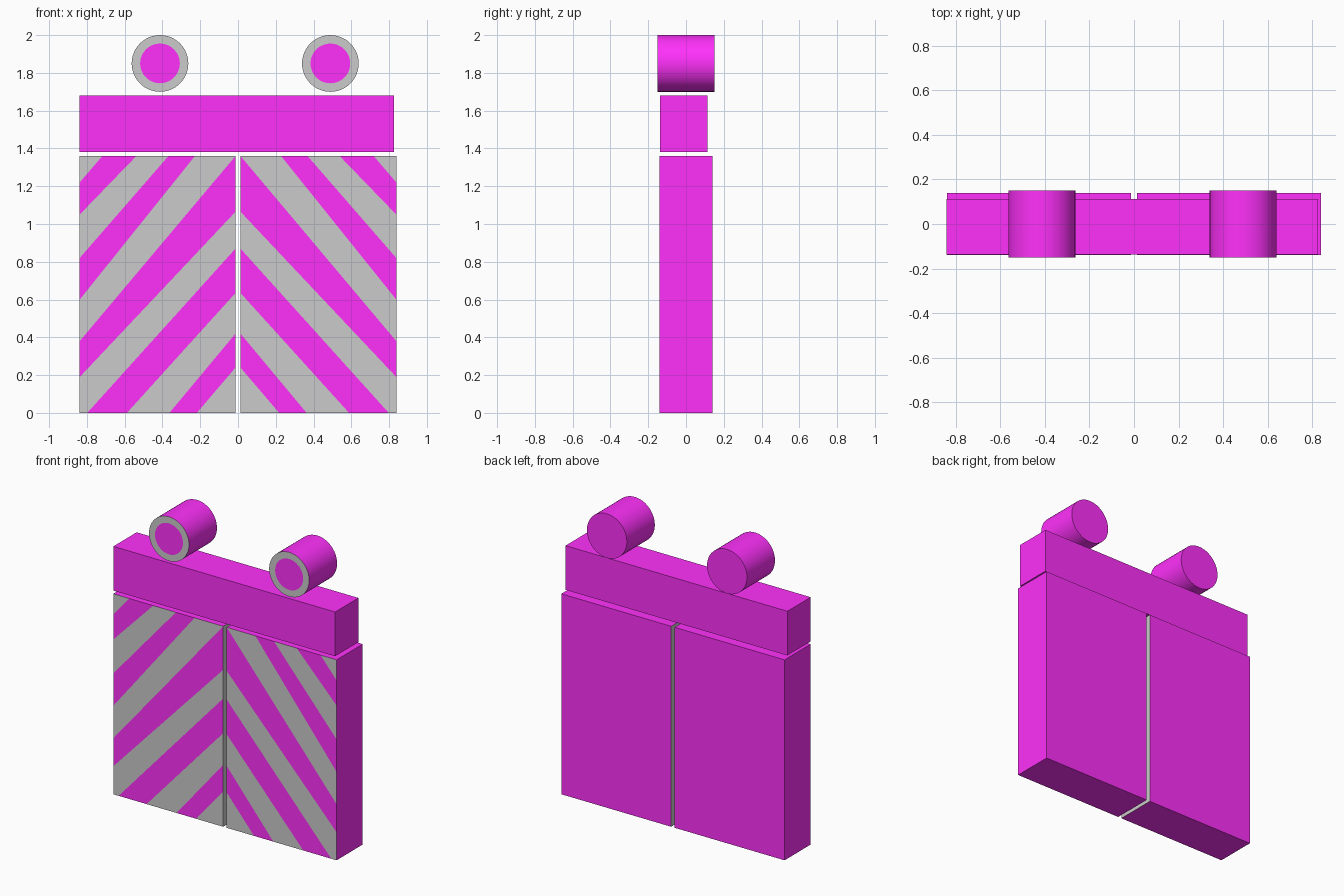
import bpy, bmesh, math
from mathutils import Vector, Matrix

if "Cube" in bpy.data.objects:
    bpy.data.objects.remove(bpy.data.objects["Cube"])


def make_material(name, color):
    mat = bpy.data.materials.new(name)
    mat.diffuse_color = color
    mat.use_nodes = True
    mat.node_tree.nodes["Principled BSDF"].inputs["Base Color"].default_value = mat.diffuse_color
    return mat


MATERIALS = [make_material("magenta", (1.0, 0.03, 0.96, 1)),
             make_material("grey", (0.8, 0.8, 0.8, 1))]
MAGENTA, GREY = 0, 1


def finish(bm, name):
    mesh = bpy.data.meshes.new(name)
    bm.to_mesh(mesh)
    bm.free()
    for mat in MATERIALS:
        mesh.materials.append(mat)
    obj = bpy.data.objects.new(name, mesh)
    bpy.context.collection.objects.link(obj)
    return obj


def box(lo, hi):
    bm = bmesh.new()
    lo, hi = Vector(lo), Vector(hi)
    bmesh.ops.create_cube(bm, size=1, matrix=Matrix.Translation((lo + hi) / 2)
                          @ Matrix.Diagonal((*(hi - lo), 1)))
    bm.normal_update()
    return bm


# Stripe boundaries: (distance from outer edge, z) at both ends, top to bottom
STRIPES = [
    ((0, 1.22), (0.12, 1.36)), ((0, 1.05), (0.30, 1.36)),
    ((0, 0.82), (0.47, 1.36)), ((0, 0.60), (0.61, 1.36)),
    ((0, 0.38), (0.825, 1.36)), ((0, 0.19), (0.825, 1.065)),
    ((0.04, 0), (0.825, 0.87)), ((0.25, 0), (0.825, 0.635)),
    ((0.475, 0), (0.825, 0.42)), ((0.62, 0), (0.825, 0.24)),
]
OUTER, INNER, HEIGHT = 0.838, 0.013, 1.36


# Striped panels: cut the front face along each boundary, then colour the bands
def panel(name, side):
    xs = sorted((side * INNER, side * OUTER))
    bm = box((xs[0], -0.14, 0), (xs[1], 0.14, HEIGHT))
    lines = []
    for (u0, z0), (u1, z1) in STRIPES:
        start = Vector((side * (OUTER - u0), 0, z0))
        normal = Vector((side * (z1 - z0), 0, u1 - u0)).normalized()
        lines.append((start, normal))
        front = [f for f in bm.faces if f.normal.y < -0.9]
        edges = {e for f in front for e in f.edges}
        verts = {v for f in front for v in f.verts}
        bmesh.ops.bisect_plane(bm, geom=front + list(edges) + list(verts),
                               dist=1e-5, plane_co=start, plane_no=normal)
        bm.normal_update()
    for f in bm.faces:
        if f.normal.y < -0.9:
            c = f.calc_center_median()
            above = sum((c - p).dot(n) > 0 for p, n in lines)
            f.material_index = MAGENTA if above % 2 else GREY
        elif f.normal.x * side < -0.9:
            f.material_index = GREY  # faces inside the centre gap
    finish(bm, name)


# Round drums with a grey ring on the front cap
def drum(name, x):
    bm = bmesh.new()
    bmesh.ops.create_cone(bm, cap_ends=True, segments=48, radius1=0.15,
                          radius2=0.15, depth=0.3,
                          matrix=Matrix.Translation((x, 0, 1.85))
                          @ Matrix.Rotation(math.pi / 2, 4, 'X'))
    bm.normal_update()
    cap = [f for f in bm.faces if f.normal.y < -0.9]
    ring = bmesh.ops.inset_region(bm, faces=cap, thickness=0.045)
    for f in ring["faces"]:
        f.material_index = GREY
    obj = finish(bm, name)
    bpy.ops.object.select_all(action='DESELECT')
    obj.select_set(True)
    bpy.context.view_layer.objects.active = obj
    bpy.ops.object.shade_smooth_by_angle(angle=math.radians(40))


panel("left_panel", -1)
panel("right_panel", 1)

# Crossbeam above the panels
finish(box((-0.84, -0.137, 1.38), (0.825, 0.113, 1.68)), "crossbeam")

drum("left_drum", -0.413)
drum("right_drum", 0.489)
